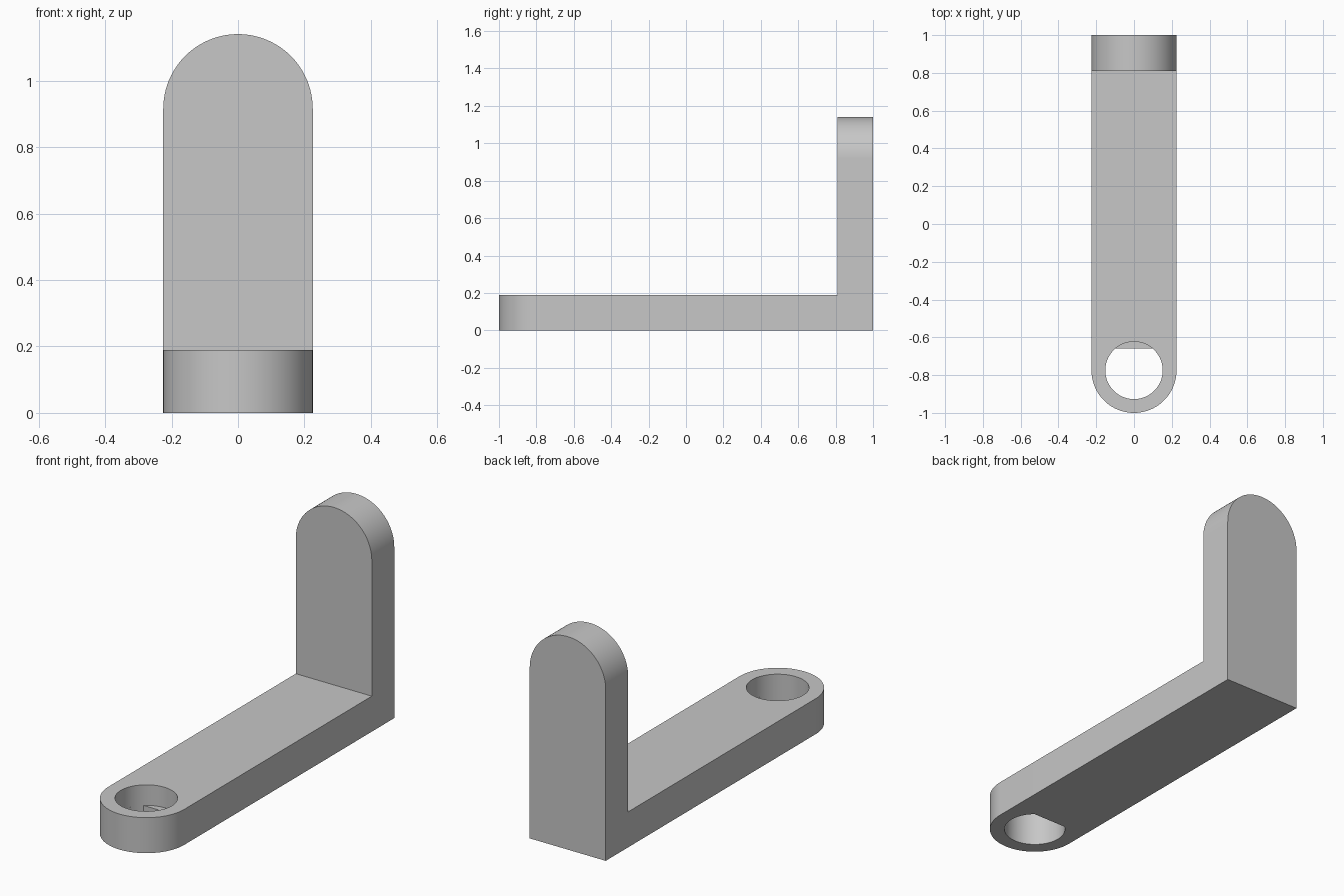
import bpy
import bmesh
from math import cos, sin, pi, asin, radians
from mathutils import Vector

cube = bpy.data.objects.get("Cube")
if cube:
    bpy.data.objects.remove(cube, do_unlink=True)

HALF_WIDTH = 0.225
THICK = 0.19
HEIGHT = 1.14
HOLE_Y = HALF_WIDTH - 1
HOLE_R = 0.152
FLAT = 0.116      # distance of the keyed flat from the hole centre
LEDGE_Z = 0.08    # top of the keyed flat

grey = bpy.data.materials.new("plain grey")
grey.use_nodes = True
colour = (0.57, 0.57, 0.57, 1)
grey.diffuse_color = colour
grey.node_tree.nodes["Principled BSDF"].inputs["Base Color"].default_value = colour


def arc(cx, cy, r, start, end, steps=48):
    angles = [start + (end - start) * i / steps for i in range(steps + 1)]
    return [(cx + r * cos(a), cy + r * sin(a)) for a in angles]


def prism(name, outline, to_3d, direction):
    """Extrude a flat outline into a closed solid."""
    bm = bmesh.new()
    face = bm.faces.new([bm.verts.new(to_3d(u, v)) for u, v in outline])
    new = bmesh.ops.extrude_face_region(bm, geom=[face])["geom"]
    verts = [g for g in new if isinstance(g, bmesh.types.BMVert)]
    bmesh.ops.translate(bm, verts=verts, vec=Vector(direction))
    bmesh.ops.recalc_face_normals(bm, faces=bm.faces)
    mesh = bpy.data.meshes.new(name)
    bm.to_mesh(mesh)
    bm.free()
    mesh.materials.append(grey)
    obj = bpy.data.objects.new(name, mesh)
    bpy.context.collection.objects.link(obj)
    return obj


def combine(target, other, operation):
    """Apply an exact boolean and discard the helper solid."""
    other.hide_render = True
    mod = target.modifiers.new(operation.lower(), "BOOLEAN")
    mod.operation, mod.solver, mod.object = operation, "EXACT", other
    bpy.context.view_layer.objects.active = target
    bpy.ops.object.modifier_apply(modifier=mod.name)
    bpy.data.objects.remove(other, do_unlink=True)


# Flat arm with a rounded front end
arm_outline = arc(0, HOLE_Y, HALF_WIDTH, pi, 2 * pi) + [(HALF_WIDTH, 1), (-HALF_WIDTH, 1)]
bracket = prism("angle_bracket", arm_outline, lambda u, v: (u, v, 0), (0, 0, THICK))

# Upright plate with a rounded top
plate_outline = arc(0, HEIGHT - HALF_WIDTH, HALF_WIDTH, 0, pi) + [(-HALF_WIDTH, 0), (HALF_WIDTH, 0)]
plate = prism("upright_plate", plate_outline, lambda u, v: (u, 1 - THICK, v), (0, THICK, 0))
combine(bracket, plate, "UNION")

# Round upper hole
circle = arc(0, HOLE_Y, HOLE_R, 0, 2 * pi, 96)[:-1]
upper = prism("round_hole_cutter", circle, lambda u, v: (u, v, LEDGE_Z), (0, 0, THICK))
combine(bracket, upper, "DIFFERENCE")

# Lower hole with one flat side
a = asin(FLAT / HOLE_R)
keyed = arc(0, HOLE_Y, HOLE_R, pi - a, 2 * pi + a, 72)
lower = prism("keyed_hole_cutter", keyed, lambda u, v: (u, v, -0.1), (0, 0, 0.1 + LEDGE_Z + 0.01))
combine(bracket, lower, "DIFFERENCE")

# Smooth curved walls, crisp edges
bpy.ops.object.select_all(action="DESELECT")
bracket.select_set(True)
bpy.context.view_layer.objects.active = bracket
bpy.ops.object.shade_smooth_by_angle(angle=radians(30))
